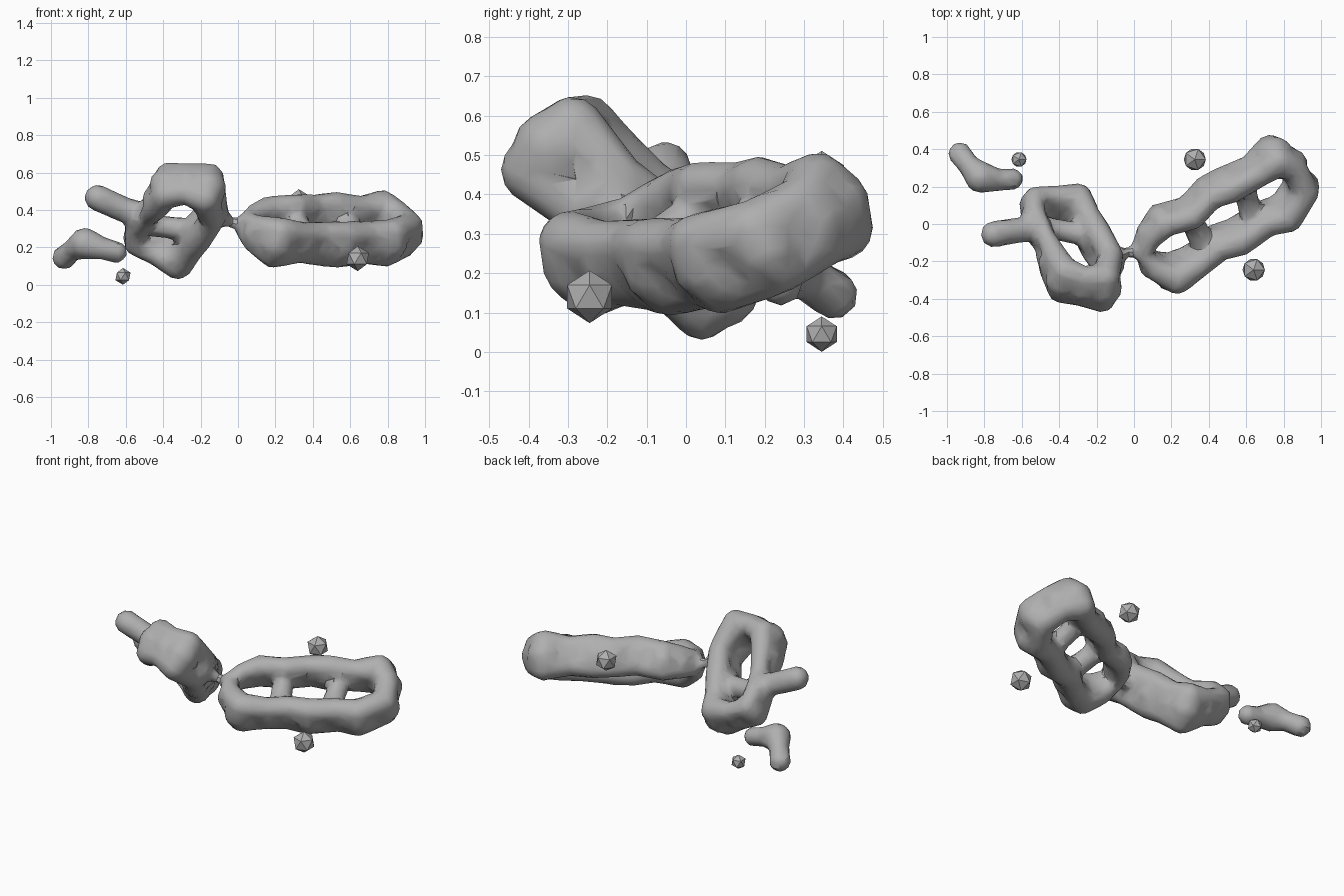
import bpy, bmesh
from mathutils import Vector, Matrix

cube = bpy.data.objects.get("Cube")
if cube:
    bpy.data.objects.remove(cube, do_unlink=True)

grey = bpy.data.materials.new("mid_grey")
grey.use_nodes = True
grey.diffuse_color = (0.43, 0.43, 0.43, 1)
grey.node_tree.nodes["Principled BSDF"].inputs["Base Color"].default_value = (0.43, 0.43, 0.43, 1)


def finish(name, mesh, angle):
    mesh.materials.clear()
    mesh.materials.append(grey)
    obj = bpy.data.objects.new(name, mesh)
    bpy.context.collection.objects.link(obj)
    bpy.ops.object.select_all(action="DESELECT")
    obj.select_set(True)
    bpy.context.view_layer.objects.active = obj
    bpy.ops.object.shade_smooth_by_angle(angle=angle)
    return obj


def add_ball(bm, centre, radius, detail=2):
    bmesh.ops.create_icosphere(bm, subdivisions=detail, radius=radius,
                               matrix=Matrix.Translation(centre))


def add_tube(bm, path):
    """Chain of balls along a path of (x, y, z, radius) points."""
    for a, b in zip(path, path[1:]):
        pa, pb = Vector(a[:3]), Vector(b[:3])
        steps = max(2, int((pb - pa).length / 0.02))
        for i in range(steps + 1):
            t = i / steps
            add_ball(bm, pa.lerp(pb, t), a[3] + (b[3] - a[3]) * t + 0.003)


def add_rail(bm, path, normal, spread):
    """Two parallel tubes with a groove between them and a ball at each knot."""
    normal = Vector(normal).normalized()
    for side in (-spread, spread):
        add_tube(bm, [(*(Vector(p[:3]) + normal * p[3] * side), p[3] * 0.76)
                      for p in path])
    for p in path:
        add_ball(bm, p[:3], p[3])


def build_blob(name, tubes, rails=()):
    """Fuse tubes and rails into one faceted skin."""
    bm = bmesh.new()
    for path in tubes:
        add_tube(bm, path)
    for path, normal, spread in rails:
        add_rail(bm, path, normal, spread)
    mesh = bpy.data.meshes.new(name + "_source")
    bm.to_mesh(mesh)
    bm.free()
    source = bpy.data.objects.new(name + "_source", mesh)
    bpy.context.collection.objects.link(source)
    remesh = source.modifiers.new("fuse", "REMESH")
    remesh.mode = "VOXEL"
    remesh.voxel_size = 0.02
    smooth = source.modifiers.new("soften", "SMOOTH")
    smooth.iterations = 1
    facet = source.modifiers.new("facet", "DECIMATE")
    facet.ratio = 0.17
    graph = bpy.context.evaluated_depsgraph_get()
    skin = bpy.data.meshes.new_from_object(source.evaluated_get(graph))
    bpy.data.objects.remove(source, do_unlink=True)
    skin.name = name
    return finish(name, skin, 0.6)


# Long tilted frame: low front rail, raised back rail, two rungs
front_rail = [(0.04, -0.14, 0.32, 0.055), (0.10, -0.22, 0.27, 0.078),
              (0.21, -0.265, 0.225, 0.105), (0.34, -0.19, 0.225, 0.085),
              (0.44, -0.1, 0.22, 0.092), (0.55, -0.07, 0.215, 0.097),
              (0.7, 0.03, 0.225, 0.09), (0.81, 0.06, 0.225, 0.1),
              (0.9, 0.2, 0.265, 0.095)]
back_rail = [(0.9, 0.2, 0.265, 0.095), (0.84, 0.32, 0.33, 0.09),
             (0.75, 0.365, 0.37, 0.107), (0.64, 0.28, 0.365, 0.085),
             (0.5, 0.21, 0.375, 0.095), (0.4, 0.17, 0.375, 0.085),
             (0.3, 0.06, 0.375, 0.085), (0.15, 0.02, 0.365, 0.085),
             (0.08, -0.06, 0.345, 0.07), (0.04, -0.14, 0.32, 0.055)]
rung_near = [(0.29, 0.06, 0.36, 0.062), (0.385, -0.14, 0.23, 0.062)]
rung_far = [(0.58, 0.23, 0.36, 0.058), (0.64, 0, 0.22, 0.062)]
long_normal = (0.3, -0.47, 0.83)

# Steep short frame with a middle rung and a side arm
right_rail = [(-0.165, -0.34, 0.515, 0.105), (-0.13, -0.21, 0.39, 0.085),
              (-0.205, -0.09, 0.29, 0.095), (-0.26, 0.01, 0.21, 0.087),
              (-0.31, 0.09, 0.16, 0.102)]
left_rail = [(-0.165, -0.34, 0.515, 0.105), (-0.27, -0.335, 0.54, 0.085),
             (-0.38, -0.3, 0.53, 0.097), (-0.43, -0.21, 0.455, 0.085),
             (-0.48, -0.09, 0.385, 0.062), (-0.54, 0.03, 0.335, 0.072),
             (-0.54, 0.1, 0.255, 0.078), (-0.43, 0.11, 0.2, 0.075),
             (-0.31, 0.09, 0.16, 0.102)]
middle_rung = [(-0.22, -0.07, 0.29, 0.06), (-0.5, -0.01, 0.32, 0.055)]
side_arm = [(-0.52, -0.02, 0.37, 0.07), (-0.63, -0.035, 0.41, 0.067),
            (-0.75, -0.055, 0.465, 0.07)]
short_normal = (0.14, 0.68, 0.72)
neck = [(-0.12, -0.18, 0.37, 0.06), (-0.03, -0.15, 0.33, 0.022),
        (0.04, -0.14, 0.32, 0.05)]

build_blob("joined_frames",
           [rung_near, rung_far, middle_rung, side_arm, neck],
           rails=[(front_rail, long_normal, 0.62), (back_rail, long_normal, 0.62),
                  (right_rail, short_normal, 0.72), (left_rail, short_normal, 0.72)])

# Separate bent fragment
build_blob("bent_fragment",
           [[(-0.93, 0.375, 0.145, 0.063), (-0.88, 0.31, 0.19, 0.055),
             (-0.82, 0.25, 0.22, 0.084), (-0.73, 0.235, 0.195, 0.058),
             (-0.65, 0.24, 0.175, 0.057)]])

# Loose small balls
for name, centre, radius in (("low_ball", (-0.615, 0.345, 0.045), 0.045),
                             ("back_ball", (0.325, 0.345, 0.445), 0.066),
                             ("front_ball", (0.64, -0.245, 0.14), 0.067)):
    bm = bmesh.new()
    add_ball(bm, centre, radius, 1)
    mesh = bpy.data.meshes.new(name)
    bm.to_mesh(mesh)
    bm.free()
    finish(name, mesh, 0.3)
